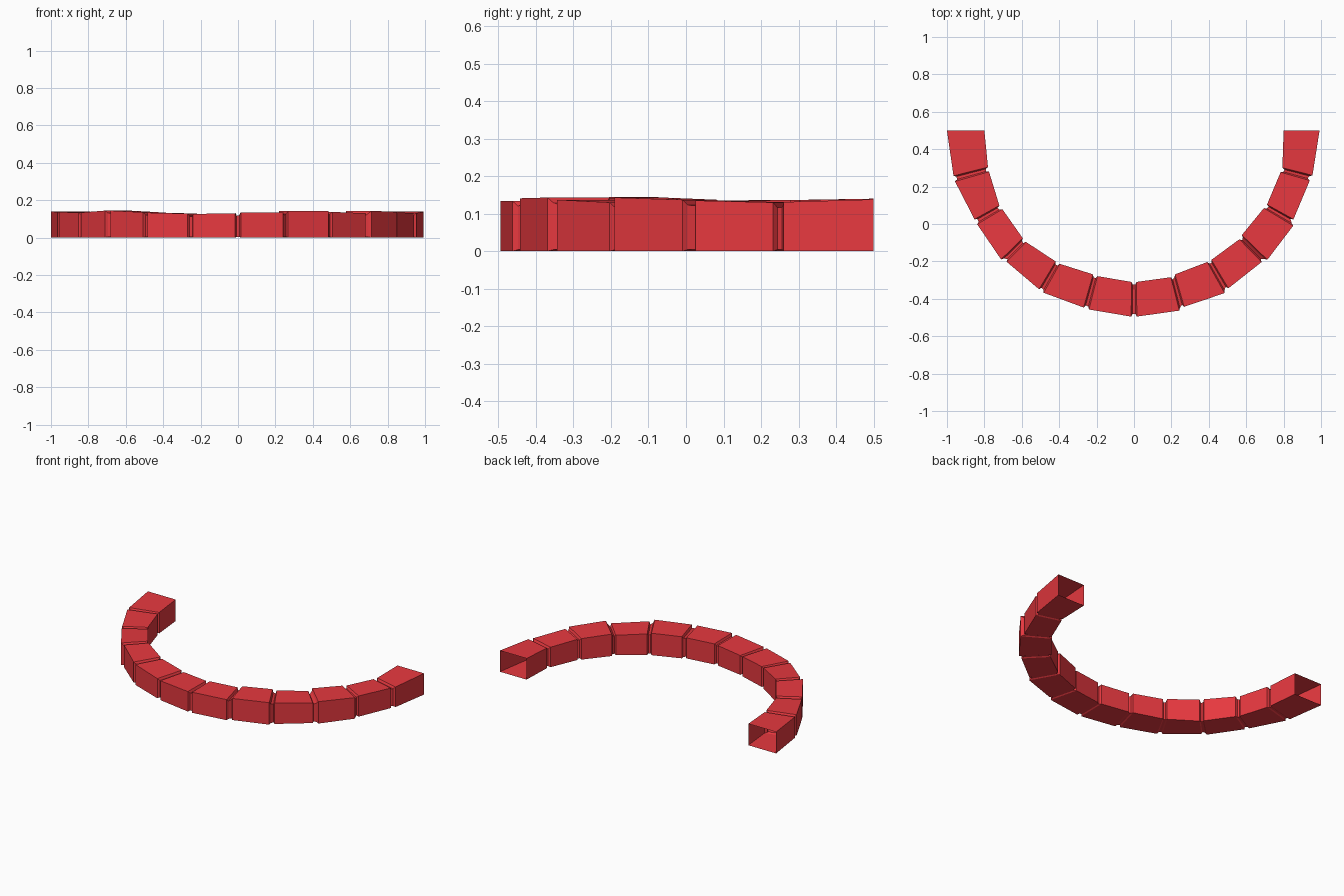
import bpy, bmesh
from math import sin, cos, radians

if "Cube" in bpy.data.objects:
    bpy.data.objects.remove(bpy.data.objects["Cube"])

# Curved curb: 12 blocks of 15 degrees on a half circle, centred at (0, 0.5)
STEP, GAP, FLOOR, DEPTH = 15, 0.9, 0.45, 0.014

# Per block: outer radius, inner radius and height at its start, then at its end
BLOCKS = [
    (1.000, 0.800, 0.140, 0.995, 0.805, 0.136),
    (0.995, 0.806, 0.137, 0.976, 0.824, 0.133),
    (0.977, 0.820, 0.134, 0.990, 0.828, 0.144),
    (0.978, 0.830, 0.144, 0.989, 0.816, 0.135),
    (0.993, 0.816, 0.133, 0.984, 0.800, 0.128),
    (0.987, 0.803, 0.126, 0.995, 0.810, 0.130),
    (0.995, 0.810, 0.134, 0.993, 0.809, 0.134),
    (0.980, 0.800, 0.141, 0.995, 0.805, 0.143),
    (0.983, 0.806, 0.137, 0.980, 0.810, 0.130),
    (0.993, 0.803, 0.143, 0.992, 0.809, 0.137),
    (0.976, 0.814, 0.135, 0.977, 0.815, 0.130),
    (0.984, 0.818, 0.131, 0.992, 0.800, 0.138),
]

bm = bmesh.new()


def ring(deg, outer, inner, height, inset=0.0):
    a = radians(deg)
    outer, inner, height = outer - inset, inner + inset, height - inset
    low = inset * 0.3
    return [bm.verts.new((-r * cos(a), 0.5 - r * sin(a), z))
            for r, z in ((outer, low), (inner, low), (inner, height), (outer, height))]


# Cross-sections along the arc, with a shallow mortar groove between blocks
rings = []
last = len(BLOCKS) - 1
for i, b in enumerate(BLOCKS):
    start, end = i * STEP, (i + 1) * STEP
    if i > 0:
        rings.append(ring(start + FLOOR, *b[:3], DEPTH))
    rings.append(ring(start + (GAP if i > 0 else 0), *b[:3]))
    rings.append(ring(end - (GAP if i < last else 0), *b[3:]))
    if i < last:
        rings.append(ring(end - FLOOR, *b[3:], DEPTH))

# Skin the sections, leaving both ends open
for r, n in zip(rings, rings[1:]):
    for k in range(4):
        j = (k + 1) % 4
        bm.faces.new((r[k], r[j], n[j], n[k]))

mesh = bpy.data.meshes.new("curved_curb")
bm.to_mesh(mesh)
bm.free()
curb = bpy.data.objects.new("curved_curb", mesh)
bpy.context.collection.objects.link(curb)

# Red finish
red = bpy.data.materials.new("red")
red.diffuse_color = (0.8, 0.04, 0.05, 1)
red.use_nodes = True
red.node_tree.nodes["Principled BSDF"].inputs["Base Color"].default_value = red.diffuse_color
mesh.materials.append(red)
